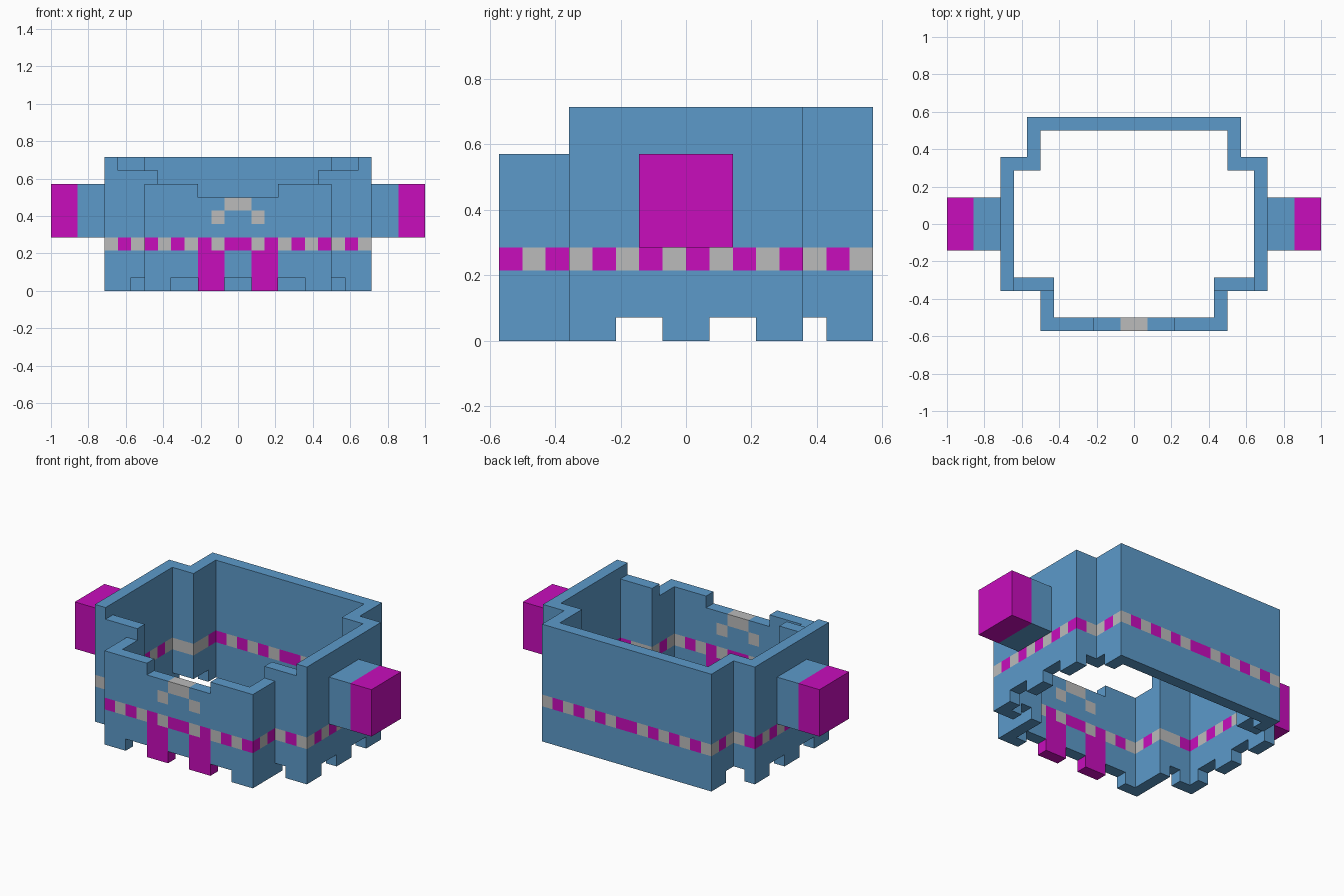
import bpy
import bmesh
from mathutils import Vector

if "Cube" in bpy.data.objects:
    bpy.data.objects.remove(bpy.data.objects["Cube"], do_unlink=True)

UNIT = 1 / 14  # edge of one block


def make_material(name, color):
    mat = bpy.data.materials.new(name)
    mat.use_nodes = True
    mat.diffuse_color = (*color, 1)
    mat.node_tree.nodes["Principled BSDF"].inputs["Base Color"].default_value = (*color, 1)
    return mat


blue = make_material("sky blue", (0.107, 0.323, 0.591))
magenta = make_material("magenta", (0.578, 0.004, 0.503))
grey = make_material("light grey", (0.497, 0.497, 0.497))

PART_MATERIALS = {
    "shell_wall": blue, "sleeve": blue, "cuff": magenta, "front_strap": magenta,
    "belt_magenta": magenta, "belt_grey": grey, "front_emblem": grey,
}


def in_plan(k, y):
    """Footprint of the stepped ring; k counts blocks out from the centre."""
    return (y == -8 and k <= 6 or k == 6 and y <= -5      # front and its returns
            or y == -5 and 6 <= k <= 9                    # front steps
            or k == 9 and -5 <= y <= 4                    # sides
            or y == 4 and 7 <= k <= 9                     # back steps
            or k == 7 and y >= 4 or y == 7 and k <= 7)    # back and its returns


def top_height(k, y):
    if y < -5:
        return 7 if k < 3 else 8
    return 9 if y == -5 and k < 9 else 10


def is_notched(k, y):
    """Gaps between the teeth of the bottom hem."""
    if y == -8:
        return k in (0, 3, 4)
    if y == -5:
        return k == 7
    if k == 9:
        return y in (-3, -2, 1, 2)
    return y == 4 and k < 9 or k == 7 and y == 5


def belt_part(k, y):
    if y in (-8, 7):
        even = k % 2 == 0
    elif y == -5:
        even = k == 8
    elif y == 4:
        even = k == 9
    else:
        even = y % 2 == 0
    return "belt_magenta" if even else "belt_grey"


def wall_part(k, y, z):
    if z == 3:
        return belt_part(k, y)
    if y == -8 and z < 3 and k in (1, 2):
        return "front_strap"
    if y == -8 and (z, k) in ((6, 0), (5, 1)):
        return "front_emblem"
    return "shell_wall"


# Lay out the blocks on one half and mirror them
blocks = {}


def add_pair(k, y, z, part):
    blocks[k, y, z] = part
    blocks[-1 - k, y, z] = part


for k in range(10):
    for y in range(-8, 8):
        if in_plan(k, y):
            for z in range(1 if is_notched(k, y) else 0, top_height(k, y)):
                add_pair(k, y, z, wall_part(k, y, z))

# Arms with coloured ends
for k in range(10, 14):
    for y in range(-2, 2):
        for z in range(4, 8):
            add_pair(k, y, z, "sleeve" if k < 12 else "cuff")


def block_side(cell, axis, sign):
    """Corners of one block side, wound outwards."""
    center = Vector(cell) + Vector((0.5, 0.5, 0.5))
    normal, u, v = Vector(), Vector(), Vector()
    normal[axis] = sign / 2
    u[(axis + 1) % 3] = sign / 2
    v[(axis + 2) % 3] = 0.5
    mid = center + normal
    return [(mid + p) * UNIT for p in (-u - v, u - v, u + v, v - u)]


def build_part(name, mat):
    """Skin the exposed sides of one part and merge them into flat faces."""
    bm = bmesh.new()
    for cell, part in blocks.items():
        if part != name:
            continue
        for axis in range(3):
            for sign in (-1, 1):
                near = list(cell)
                near[axis] += sign
                if tuple(near) not in blocks:
                    bm.faces.new([bm.verts.new(p) for p in block_side(cell, axis, sign)])
    bmesh.ops.remove_doubles(bm, verts=bm.verts, dist=UNIT / 100)
    bmesh.ops.dissolve_limit(bm, angle_limit=0.01, verts=bm.verts, edges=bm.edges)
    mesh = bpy.data.meshes.new(name)
    bm.to_mesh(mesh)
    bm.free()
    mesh.materials.append(mat)
    bpy.context.collection.objects.link(bpy.data.objects.new(name, mesh))


for name, mat in PART_MATERIALS.items():
    build_part(name, mat)
